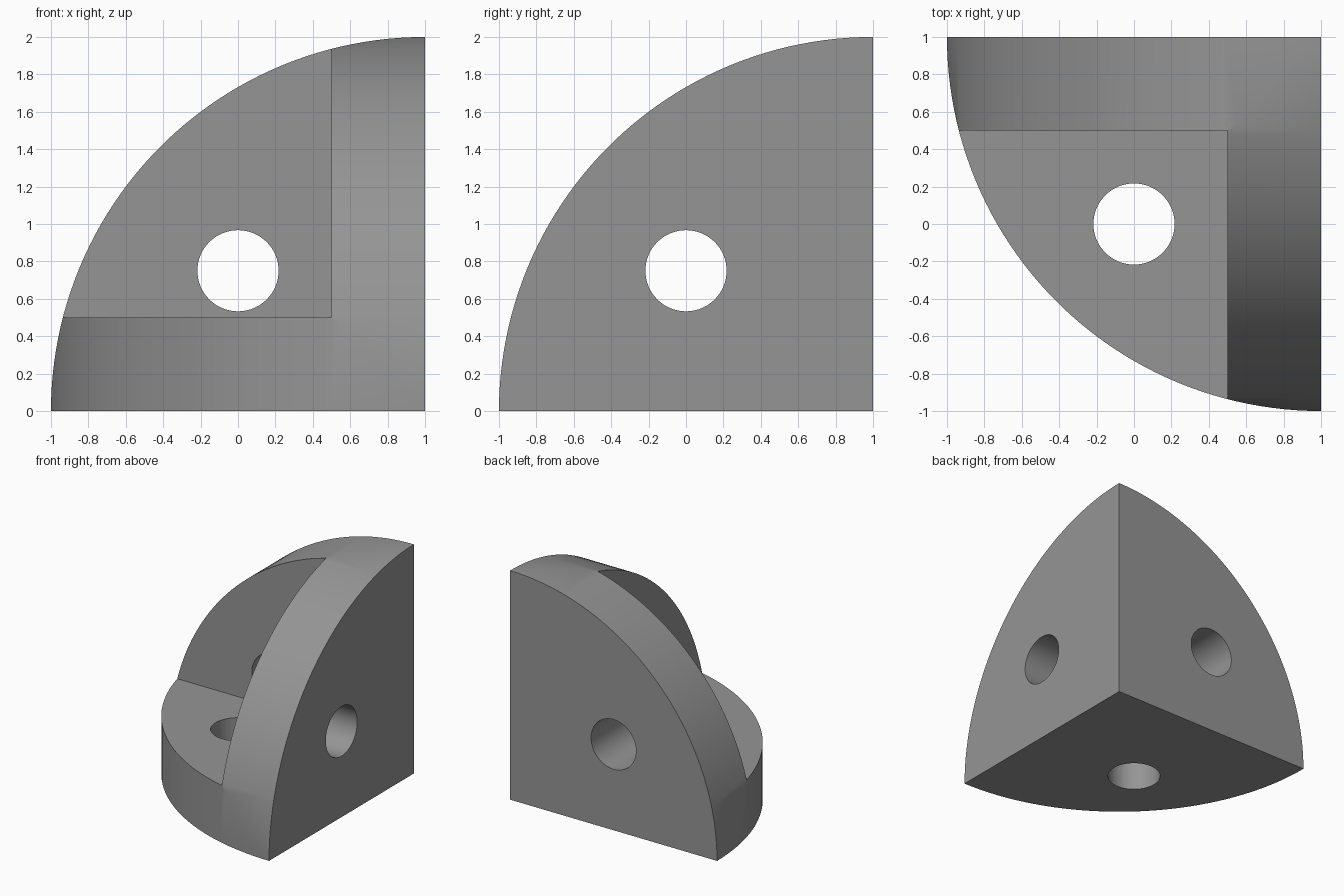
import bpy, math
from mathutils import Vector

if "Cube" in bpy.data.objects:
    bpy.data.objects.remove(bpy.data.objects["Cube"])

CORNER = Vector((1, 1, 0))      # point where the three plates meet
RADIUS, THICK, HOLE = 2.0, 0.5, 0.217
ROT = {'x': (0, math.pi / 2, 0), 'y': (math.pi / 2, 0, 0), 'z': (0, 0, 0)}

grey = bpy.data.materials.new("grey")
grey.diffuse_color = (0.3, 0.3, 0.3, 1)
grey.use_nodes = True
grey.node_tree.nodes["Principled BSDF"].inputs["Base Color"].default_value = grey.diffuse_color


def box(name, lo, hi):
    lo, hi = Vector(lo), Vector(hi)
    bpy.ops.mesh.primitive_cube_add(size=1, location=(lo + hi) / 2)
    ob = bpy.context.object
    ob.name = name
    ob.scale = hi - lo
    bpy.ops.object.transform_apply(location=True, rotation=True, scale=True)
    return ob


def rod(name, axis, radius, depth, centre, sides):
    bpy.ops.mesh.primitive_cylinder_add(vertices=sides, radius=radius, depth=depth,
                                        location=centre, rotation=ROT[axis])
    ob = bpy.context.object
    ob.name = name
    bpy.ops.object.transform_apply(location=True, rotation=True, scale=True)
    return ob


def cut(target, tool, operation):
    bpy.context.view_layer.objects.active = target
    mod = target.modifiers.new("cut", 'BOOLEAN')
    mod.object, mod.operation, mod.solver = tool, operation, 'EXACT'
    bpy.ops.object.modifier_apply(modifier=mod.name)
    bpy.data.objects.remove(tool)


# corner block, rounded by a large cylinder along each axis
bracket = box("corner_bracket", (-1.2, -1.2, 0), (1, 1, 2.2))
for axis in "xyz":
    cut(bracket, rod("rounding", axis, RADIUS, 8, CORNER, 192), 'INTERSECT')

# open the inside, leaving three plates
cut(bracket, box("inside", (-3, -3, THICK), (1 - THICK, 1 - THICK, 4)), 'DIFFERENCE')

# one bolt hole through each plate
for axis, centre in (('x', (0.75, 0, 0.75)), ('y', (0, 0.75, 0.75)), ('z', (0, 0, 0.25))):
    cut(bracket, rod("bolt_hole", axis, HOLE, 0.8, centre, 64), 'DIFFERENCE')

# smooth curved walls, sharp plate edges
bracket.data.materials.clear()
bracket.data.materials.append(grey)
for p in bracket.data.polygons:
    p.material_index = 0
bpy.ops.object.select_all(action='DESELECT')
bracket.select_set(True)
bpy.context.view_layer.objects.active = bracket
bpy.ops.object.shade_smooth_by_angle(angle=math.radians(30))
